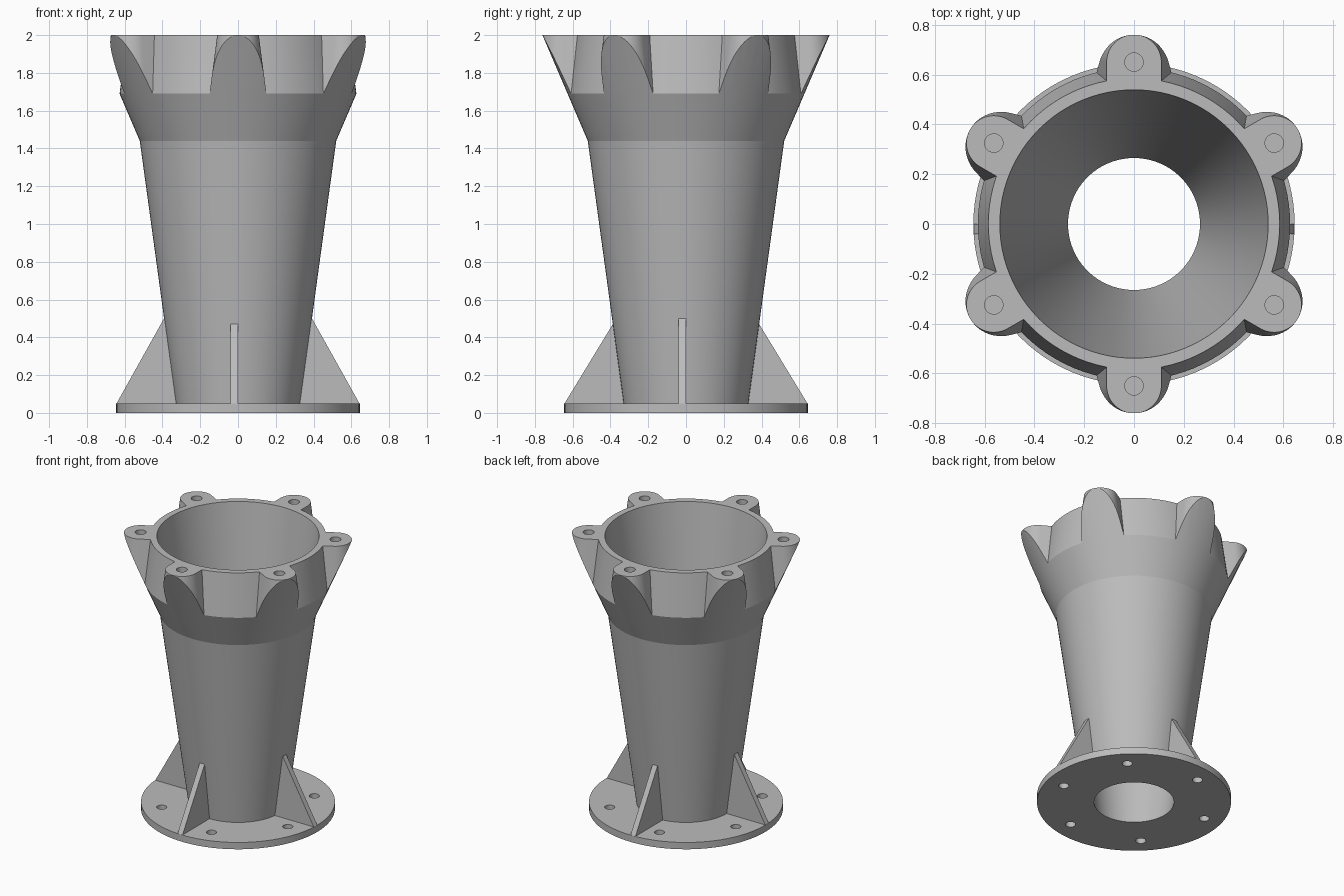
import bpy
import bmesh
from math import sin, cos, pi, radians
from mathutils import Matrix

SEGMENTS = 96

cube = bpy.data.objects.get("Cube")
if cube:
    bpy.data.objects.remove(cube, do_unlink=True)

grey = bpy.data.materials.new("cast_grey")
grey.use_nodes = True
grey.diffuse_color = (0.5, 0.5, 0.5, 1)
grey.node_tree.nodes["Principled BSDF"].inputs["Base Color"].default_value = grey.diffuse_color


def make_object(name, bm):
    bmesh.ops.recalc_face_normals(bm, faces=bm.faces)
    mesh = bpy.data.meshes.new(name)
    bm.to_mesh(mesh)
    bm.free()
    mesh.materials.append(grey)
    obj = bpy.data.objects.new(name, mesh)
    bpy.context.collection.objects.link(obj)
    return obj


def bridge(bm, a, b):
    for i in range(len(a)):
        j = (i + 1) % len(a)
        bm.faces.new((a[i], a[j], b[j], b[i]))


def ring(bm, radius, z):
    steps = [2 * pi * i / SEGMENTS for i in range(SEGMENTS)]
    return [bm.verts.new((radius * cos(t), radius * sin(t), z)) for t in steps]


def lathe(name, profile, closed):
    """Revolve (radius, z) points; a closed profile makes a hollow body."""
    bm = bmesh.new()
    rings = [ring(bm, r, z) for r, z in profile]
    for a, b in zip(rings, rings[1:]):
        bridge(bm, a, b)
    if closed:
        bridge(bm, rings[-1], rings[0])
    else:
        bm.faces.new(rings[0])
        bm.faces.new(rings[-1])
    return make_object(name, bm)


def drills(name, radius, distance, start, z0, z1):
    """Six cylinders on a bolt circle."""
    bm = bmesh.new()
    for i in range(6):
        a = radians(start + 60 * i)
        place = Matrix.Translation((distance * cos(a), distance * sin(a), (z0 + z1) / 2))
        bmesh.ops.create_cone(bm, cap_ends=True, segments=32, radius1=radius,
                              radius2=radius, depth=z1 - z0, matrix=place)
    return make_object(name, bm)


def combine(target, tool, operation):
    """Apply a boolean and discard the tool."""
    mod = target.modifiers.new(operation.lower(), 'BOOLEAN')
    mod.operation = operation
    mod.solver = 'EXACT'
    mod.object = tool
    bpy.ops.object.select_all(action='DESELECT')
    bpy.context.view_layer.objects.active = target
    target.select_set(True)
    bpy.ops.object.modifier_apply(modifier=mod.name)
    bpy.data.objects.remove(tool, do_unlink=True)


# Hollow flared column with its round base flange
body = lathe("flanged_column", [
    (0.265, 0), (0.645, 0), (0.645, 0.05), (0.33, 0.05), (0.52, 1.44),
    (0.627, 1.69), (0.585, 2), (0.539, 2)], True)

# Six drafted bolt lobes, trimmed to the flare of the column
bm = bmesh.new()
for i in range(6):
    turn = Matrix.Rotation(radians(30 + 60 * i), 3, 'Z')
    loops = []
    for z in (1.6, 2.1):
        r = 0.11 + 0.13 * (2 - z)
        outline = [(0.65 + r * cos(t), r * sin(t))
                   for t in (-pi / 2 + pi * k / 24 for k in range(25))]
        outline += [(0.557, r), (0.557, -r)]
        loops.append([bm.verts.new(turn @ Matrix.Translation((x, y, z)).translation)
                      for x, y in outline])
    bridge(bm, *loops)
    for loop in loops:
        bm.faces.new(loop)
lobes = make_object("bolt_lobes", bm)
combine(lobes, lathe("flare_trim", [(0.627, 1.69), (0.76, 2)], False), 'INTERSECT')
combine(body, lobes, 'UNION')

# Blind holes in the lobes and through holes in the flange
combine(body, drills("lobe_drills", 0.037, 0.65, 30, 1.9, 2.1), 'DIFFERENCE')
combine(body, drills("flange_drills", 0.034, 0.515, 45, -0.1, 0.15), 'DIFFERENCE')

bpy.ops.object.select_all(action='DESELECT')
body.select_set(True)
bpy.context.view_layer.objects.active = body
bpy.ops.object.shade_smooth_by_angle(angle=radians(14))

# Four triangular gussets between column and flange
for i, name in enumerate(("left", "back", "right", "front")):
    top = 0.47 if i % 2 else 0.5
    reach = 0.33 + 0.137 * (top - 0.05)
    outline = [(0.3, 0.04), (0.643, 0.04), (0.643, 0.05), (reach, top), (reach - 0.03, top)]
    side = -0.02 if i in (0, 3) else 0.02
    turn = Matrix.Rotation(i * pi / 2, 3, 'Z')
    bm = bmesh.new()
    loops = [[bm.verts.new(turn @ Matrix.Translation((x, side + w, z)).translation)
              for x, z in outline] for w in (-0.02, 0.02)]
    bridge(bm, *loops)
    for loop in loops:
        bm.faces.new(loop)
    make_object(name + "_gusset", bm)
